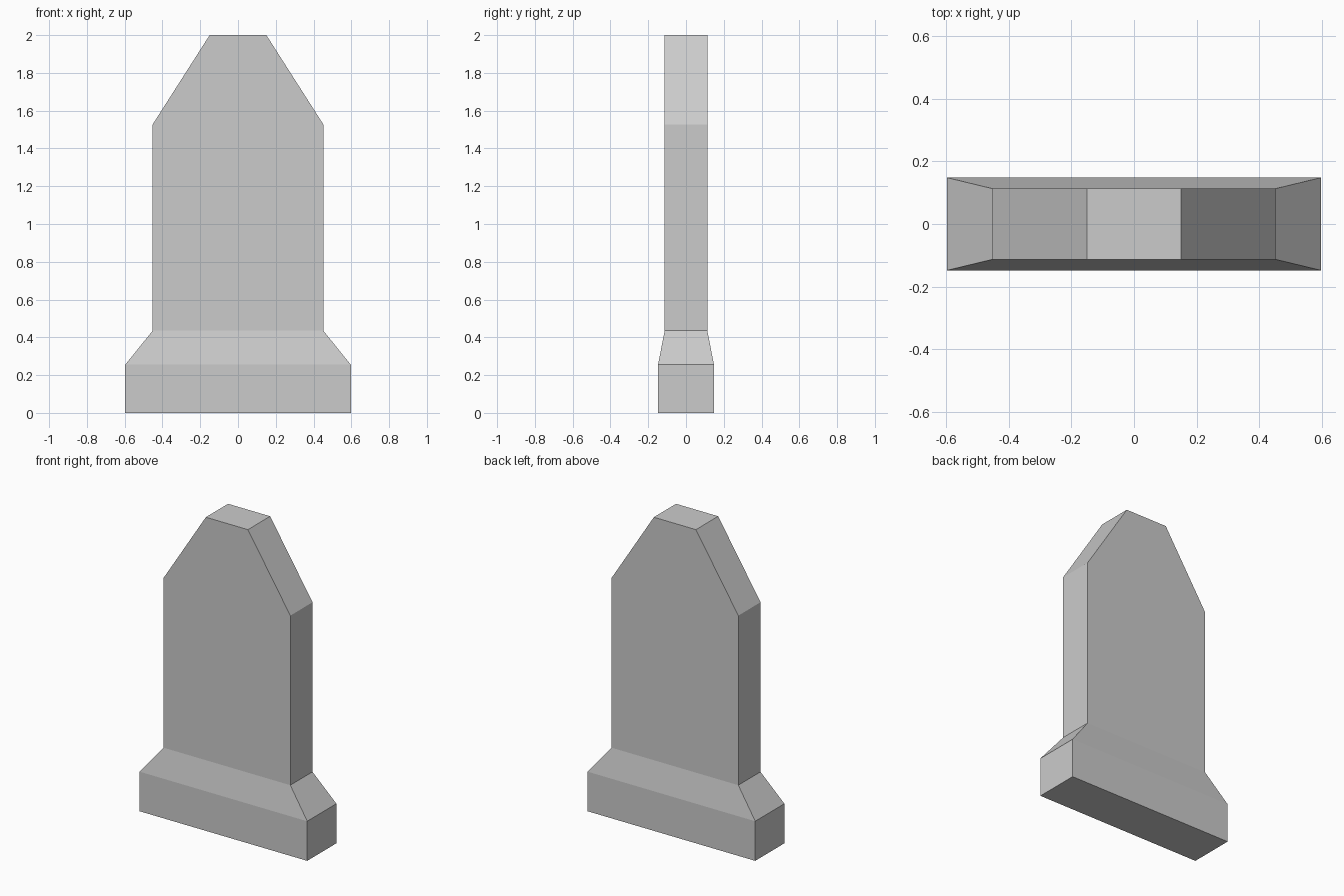
import bpy
import bmesh

# Remove the default cube
cube = bpy.data.objects.get("Cube")
if cube:
    bpy.data.objects.remove(cube, do_unlink=True)

# Plain stone colour
stone = bpy.data.materials.new("stone_grey")
stone.use_nodes = True
grey = (0.6, 0.6, 0.6, 1)
stone.diffuse_color = grey
stone.node_tree.nodes["Principled BSDF"].inputs["Base Color"].default_value = grey


def loft_rectangles(name, sections):
    """Closed solid through stacked rectangles: half width, half depth, height."""
    bm = bmesh.new()
    rings = [[bm.verts.new((sx * w, sy * d, z))
              for sx, sy in ((-1, -1), (1, -1), (1, 1), (-1, 1))]
             for w, d, z in sections]
    for low, high in zip(rings, rings[1:]):
        for i in range(4):
            j = (i + 1) % 4
            bm.faces.new((low[i], low[j], high[j], high[i]))
    bm.faces.new(rings[0][::-1])
    bm.faces.new(rings[-1])
    bmesh.ops.recalc_face_normals(bm, faces=bm.faces)
    mesh = bpy.data.meshes.new(name)
    bm.to_mesh(mesh)
    bm.free()
    mesh.materials.append(stone)
    obj = bpy.data.objects.new(name, mesh)
    bpy.context.collection.objects.link(obj)
    return obj


# Plinth, sloped shoulder, upright slab and tapered top in one solid
loft_rectangles("standing_stone", [
    (0.597, 0.148, 0),
    (0.597, 0.148, 0.255),
    (0.452, 0.113, 0.435),
    (0.452, 0.113, 1.527),
    (0.15, 0.113, 2),
])
